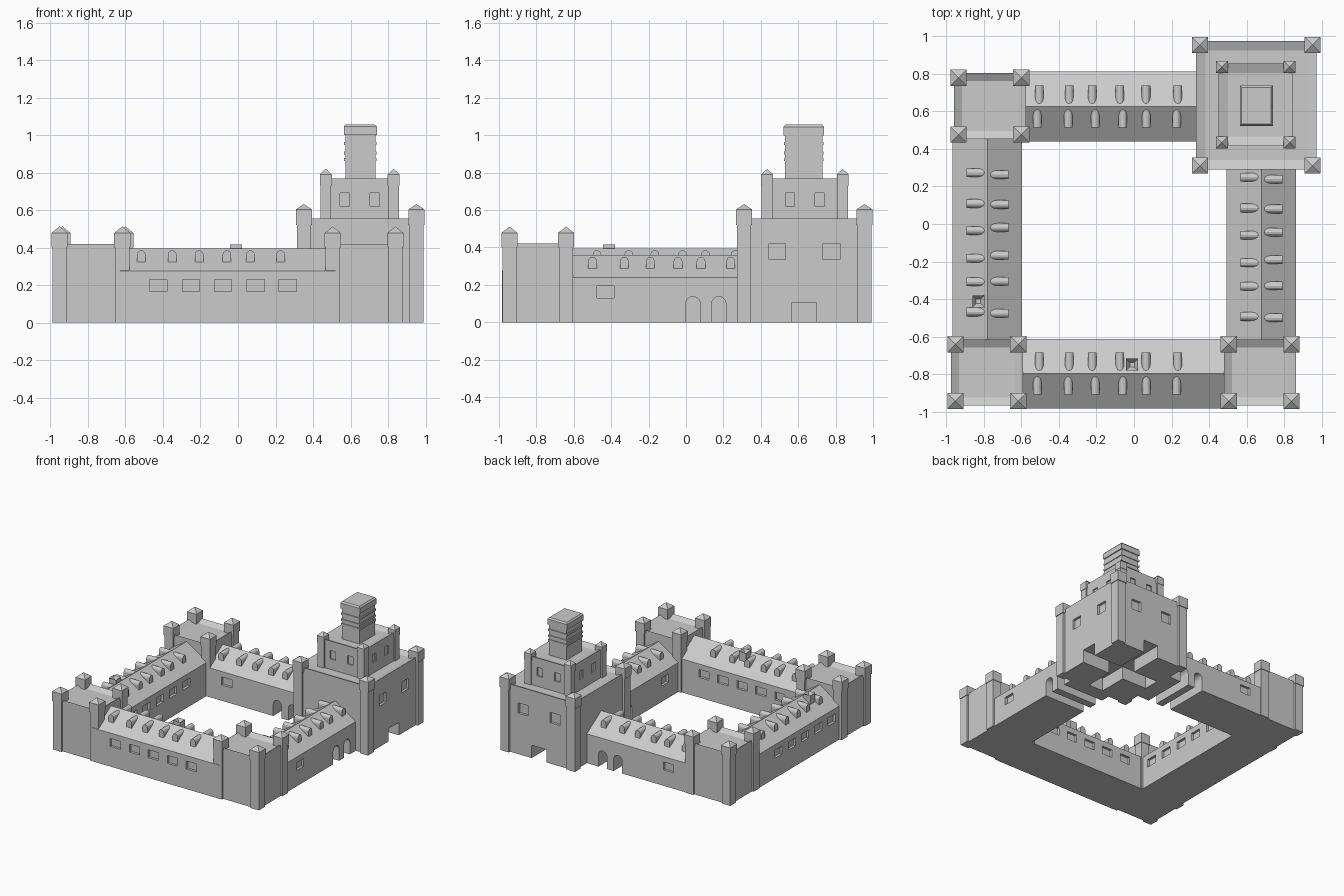
import bpy, bmesh, math
from mathutils import Matrix, Vector

if "Cube" in bpy.data.objects:
    bpy.data.objects.remove(bpy.data.objects["Cube"])

stone = bpy.data.materials.new("grey_stone")
stone.diffuse_color = (0.6, 0.6, 0.6, 1)
stone.use_nodes = True
stone.node_tree.nodes["Principled BSDF"].inputs["Base Color"].default_value = stone.diffuse_color


def finish(name, bm):
    bmesh.ops.recalc_face_normals(bm, faces=bm.faces)
    me = bpy.data.meshes.new(name)
    bm.to_mesh(me)
    bm.free()
    me.materials.append(stone)
    ob = bpy.data.objects.new(name, me)
    bpy.context.collection.objects.link(ob)
    return ob


def box(bm, x0, x1, y0, y1, z0, z1):
    m = Matrix.Translation(((x0 + x1) / 2, (y0 + y1) / 2, (z0 + z1) / 2)) @ \
        Matrix.Diagonal((x1 - x0, y1 - y0, z1 - z0, 1))
    return bmesh.ops.create_cube(bm, size=1, matrix=m)["verts"]


def prism(bm, profile, l0, l1, m):
    """Extrude a closed (across, up) profile along local x, then place it by m."""
    a, b = [[bm.verts.new(m @ Vector((l, u, v))) for u, v in profile] for l in (l0, l1)]
    bm.faces.new(a)
    bm.faces.new(b[::-1])
    n = len(a)
    for i in range(n):
        bm.faces.new((a[i], a[(i + 1) % n], b[(i + 1) % n], b[i]))


def arch(w, z0, z1, n=6):
    """Round-headed outline of width w from z0 to z1."""
    r = w / 2
    return [(-r, z0), (r, z0)] + [(r * math.cos(math.pi * i / n), z1 - r + r * math.sin(math.pi * i / n))
                                  for i in range(n + 1)]


def cut(ob, bm):
    """Subtract the cutter mesh from ob and apply."""
    cutter = finish("cutter", bm)
    cutter.hide_render = True
    mod = ob.modifiers.new("openings", "BOOLEAN")
    mod.operation, mod.object, mod.solver = "DIFFERENCE", cutter, "EXACT"
    dg = bpy.context.evaluated_depsgraph_get()
    me = bpy.data.meshes.new_from_object(ob.evaluated_get(dg))
    ob.modifiers.clear()
    ob.data = me
    bpy.data.objects.remove(cutter)


def parapet_block(name, xs, ys, z0, z1, out, thick, drop):
    """Block with a sunken flat roof behind a parapet."""
    bm = bmesh.new()
    box(bm, xs[0] - out, xs[1] + out, ys[0] - out, ys[1] + out, z0, z1)
    bm.normal_update()
    top = max(bm.faces, key=lambda f: f.calc_center_median().z)
    bmesh.ops.inset_region(bm, faces=[top], thickness=thick, use_even_offset=True)
    bmesh.ops.translate(bm, verts=top.verts[:], vec=(0, 0, -drop))
    return finish(name, bm)


def turrets(name, xs, ys, pillar, cap, z0, zc, z1, tip):
    """Corner pillars with square caps and pyramid tops."""
    bm = bmesh.new()
    for x in xs:
        for y in ys:
            box(bm, x - pillar, x + pillar, y - pillar, y + pillar, z0, zc)
            box(bm, x - cap, x + cap, y - cap, y + cap, zc, z1)
            bmesh.ops.create_cone(bm, cap_ends=True, segments=4, radius1=cap * math.sqrt(2), radius2=0,
                                  depth=tip - z1, matrix=Matrix.Translation((x, y, (z1 + tip) / 2)) @
                                  Matrix.Rotation(math.pi / 4, 4, "Z"))
    return finish(name, bm)


# Three small corner towers
for name, xs, ys in (("front_left", (-.952, -.617), (-.944, -.641)),
                     ("front_right", (.505, .84), (-.944, -.641)),
                     ("back_left", (-.936, -.601), (.477, .78))):
    parapet_block(name + "_tower", xs, ys, 0, .42, .024, .042, .025)
    turrets(name + "_turrets", xs, ys, .038, .043, 0, .4, .478, .512)

# Great keep with windows and crossing passages
kx, ky = (.351, .952), (.311, .955)
keep = parapet_block("keep", kx, ky, 0, .555, .02, .05, .02)
bm = bmesh.new()
for d in (-.145, .145):
    box(bm, .952, 1.1, .633 + d - .045, .633 + d + .045, .335, .42)
    box(bm, .65 + d - .045, .65 + d + .045, .955, 1.1, .335, .42)
cut(keep, bm)
bm = bmesh.new()
box(bm, .2, 1.1, .565, .698, -.1, .105)
cut(keep, bm)
bm = bmesh.new()
box(bm, .585, .718, .2, 1.1, -.1, .105)
cut(keep, bm)
turrets("keep_turrets", kx, ky, .037, .043, 0, .52, .603, .632)

# Upper storey of the keep, two windows on each side
ux, uy = (.468, .83), (.434, .838)
upper = parapet_block("keep_upper_storey", ux, uy, .53, .768, .018, .05, .02)
bm = bmesh.new()
for d in (-.08, .08):
    for s in (-1, 1):
        cy, cx = .636 + s * .22, .649 + s * .2
        box(bm, .649 + d - .025, .649 + d + .025, cy - .012, cy + .012, .62, .69)
        box(bm, cx - .012, cx + .012, .636 + d - .025, .636 + d + .025, .62, .69)
cut(upper, bm)
turrets("upper_turrets", ux, uy, .029, .032, .53, .73, .79, .82)

# Lantern shaft with bands and a bevelled top
bm = bmesh.new()
box(bm, .572, .732, .53, .73, .73, 1.04)
for z in (.87, .905, .955):
    box(bm, .566, .738, .524, .736, z - .008, z + .008)
box(bm, .564, .74, .522, .738, 1.0, 1.045)
lid = box(bm, .564, .74, .522, .738, 1.045, 1.057)
for v in lid:
    if v.co.z > 1.05:
        v.co.x += .01 if v.co.x < .65 else -.01
        v.co.y += .01 if v.co.y < .63 else -.01
finish("keep_lantern", bm)

# Four gabled wings: local x runs along the wing, local y across it
HALF = .186
OUT_ROW = (-.516, -.351, -.207, -.059, .066, .227)
IN_ROW = (-.505, -.346, -.223, -.075, .064, .234)
FIVE = (-.425, -.25, -.08, .095, .265)


def wing(name, m, l0, l1, ridge, shift, windows, arches=()):
    eave = ridge - .12
    bm = bmesh.new()
    prism(bm, [(-HALF, 0), (HALF, 0), (HALF, eave), (0, ridge), (-HALF, eave)], l0, l1, m)
    body = finish(name, bm)
    # window recesses on both sides, and arches cut through
    bm = bmesh.new()
    for s in (-1, 1):
        for c in windows:
            prism(bm, [(s * (HALF - .02), eave - .11), (s * (HALF + .1), eave - .11),
                       (s * (HALF + .1), eave - .045), (s * (HALF - .02), eave - .045)],
                  c - .046, c + .046, m)
    for c in arches:
        prism(bm, arch(.077, -.1, .137, 10), -.3, .3,
              m @ Matrix.Translation((c, 0, 0)) @ Matrix.Rotation(math.pi / 2, 4, "Z"))
    cut(body, bm)
    # round-headed dormers on both slopes
    bm = bmesh.new()
    for s, row in ((-1, OUT_ROW), (1, IN_ROW)):
        for c in row:
            prism(bm, arch(.046, ridge - .075, ridge - .01), s * .01, s * .112,
                  m @ Matrix.Translation((c + shift, 0, 0)) @ Matrix.Rotation(math.pi / 2, 4, "Z"))
    finish(name + "_dormers", bm)


turn = Matrix.Rotation(-math.pi / 2, 4, "Z")   # local x -> -y, local -y -> -x
wing("front_wing", Matrix.Translation((0, -.798, 0)), -.63, .52, .395, 0, FIVE)
wing("left_wing", Matrix.Translation((-.782, 0, 0)) @ turn, -.5, .67, .395, -.242 + .484, [c + .242 for c in FIVE])
wing("back_wing", Matrix.Translation((0, .626, 0)), -.61, .36, .36, 0, [-.41], (.05, .187))
wing("right_wing", Matrix.Translation((.679, 0, 0)) @ turn, -.33, .66, .36, .266, [.43], (-.037, -.175))

# Chimneys with a small flue
for name, x, y in (("front_chimney", -.01, -.75), ("left_chimney", -.83, -.412)):
    parapet_block(name, (x - .032, x + .032), (y - .032, y + .032), .34, .416, 0, .02, .03)
